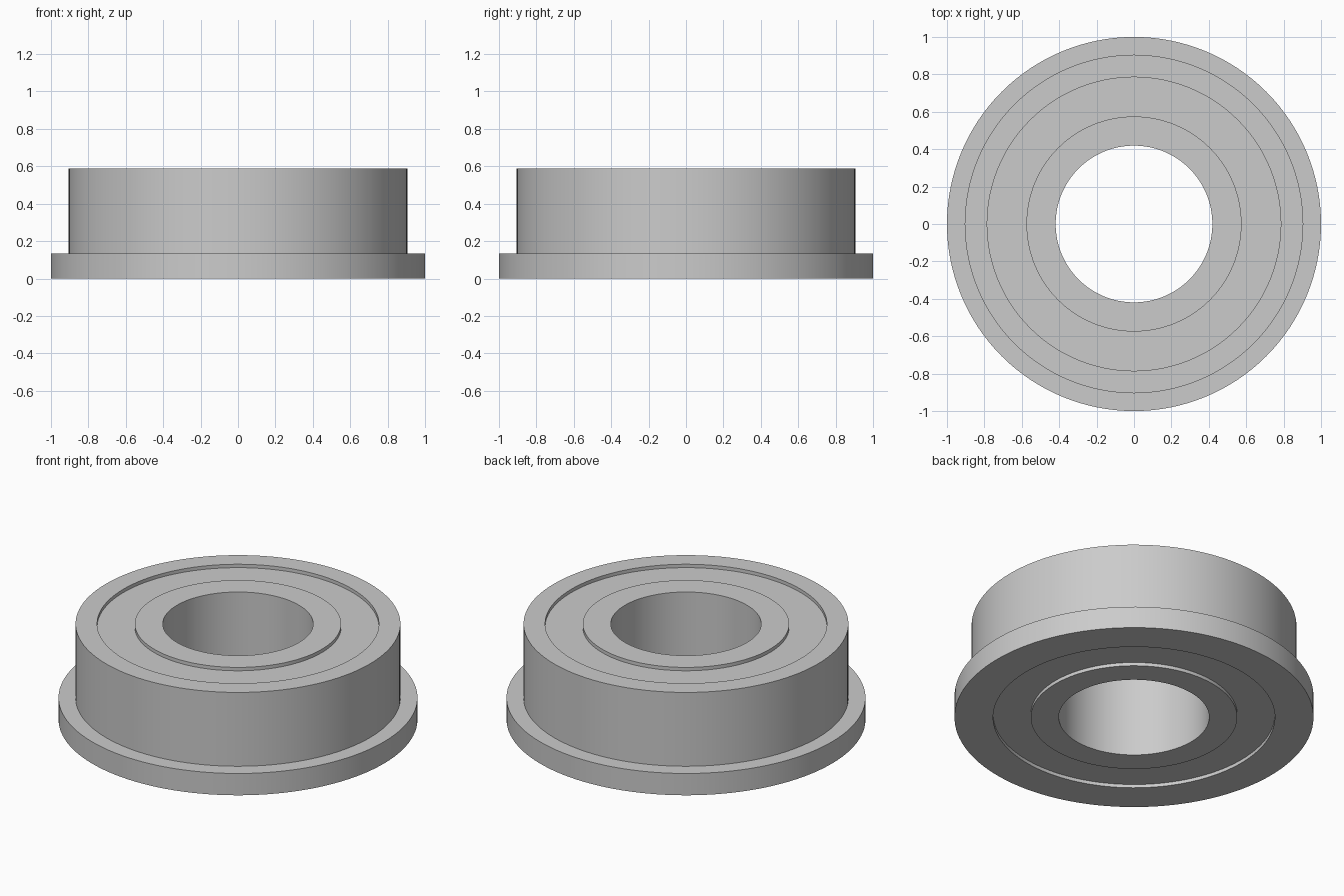
import bpy
import math

cube = bpy.data.objects.get("Cube")
if cube:
    bpy.data.objects.remove(cube, do_unlink=True)

SEGMENTS = 128
HEIGHT, RECESS = 0.588, 0.021
BORE, INNER, SHIELD, BODY, FLANGE = 0.419, 0.575, 0.785, 0.905, 1.0
FLANGE_TOP = 0.134

steel = bpy.data.materials.new("steel grey")
steel.use_nodes = True
color = (0.6, 0.6, 0.6, 1)
steel.diffuse_color = color
steel.node_tree.nodes["Principled BSDF"].inputs["Base Color"].default_value = color


def lathe(name, profile):
    """Revolve a closed, counter-clockwise (radius, z) profile about z."""
    n = len(profile)
    verts = []
    for i in range(SEGMENTS):
        a = math.tau * i / SEGMENTS
        verts += [(r * math.cos(a), r * math.sin(a), z) for r, z in profile]
    faces = []
    for i in range(SEGMENTS):
        here, there = i * n, (i + 1) % SEGMENTS * n
        for j in range(n):
            k = (j + 1) % n
            faces.append((here + j, there + j, there + k, here + k))
    mesh = bpy.data.meshes.new(name)
    mesh.from_pydata(verts, [], faces)
    mesh.materials.append(steel)
    obj = bpy.data.objects.new(name, mesh)
    bpy.context.collection.objects.link(obj)
    bpy.ops.object.select_all(action="DESELECT")
    obj.select_set(True)
    bpy.context.view_layer.objects.active = obj
    bpy.ops.object.shade_smooth_by_angle(angle=math.radians(30))
    return obj


def ring(name, r0, r1, z0, z1):
    return lathe(name, [(r0, z0), (r1, z0), (r1, z1), (r0, z1)])


# Outer race with its flange at the base
lathe("outer_race", [(SHIELD, 0), (FLANGE, 0), (FLANGE, FLANGE_TOP),
                     (BODY, FLANGE_TOP), (BODY, HEIGHT), (SHIELD, HEIGHT)])

# Inner race around the bore
ring("inner_race", BORE, INNER, 0, HEIGHT)

# Recessed shield between the races, set back on both sides
ring("shield", INNER, SHIELD, RECESS, HEIGHT - RECESS)
